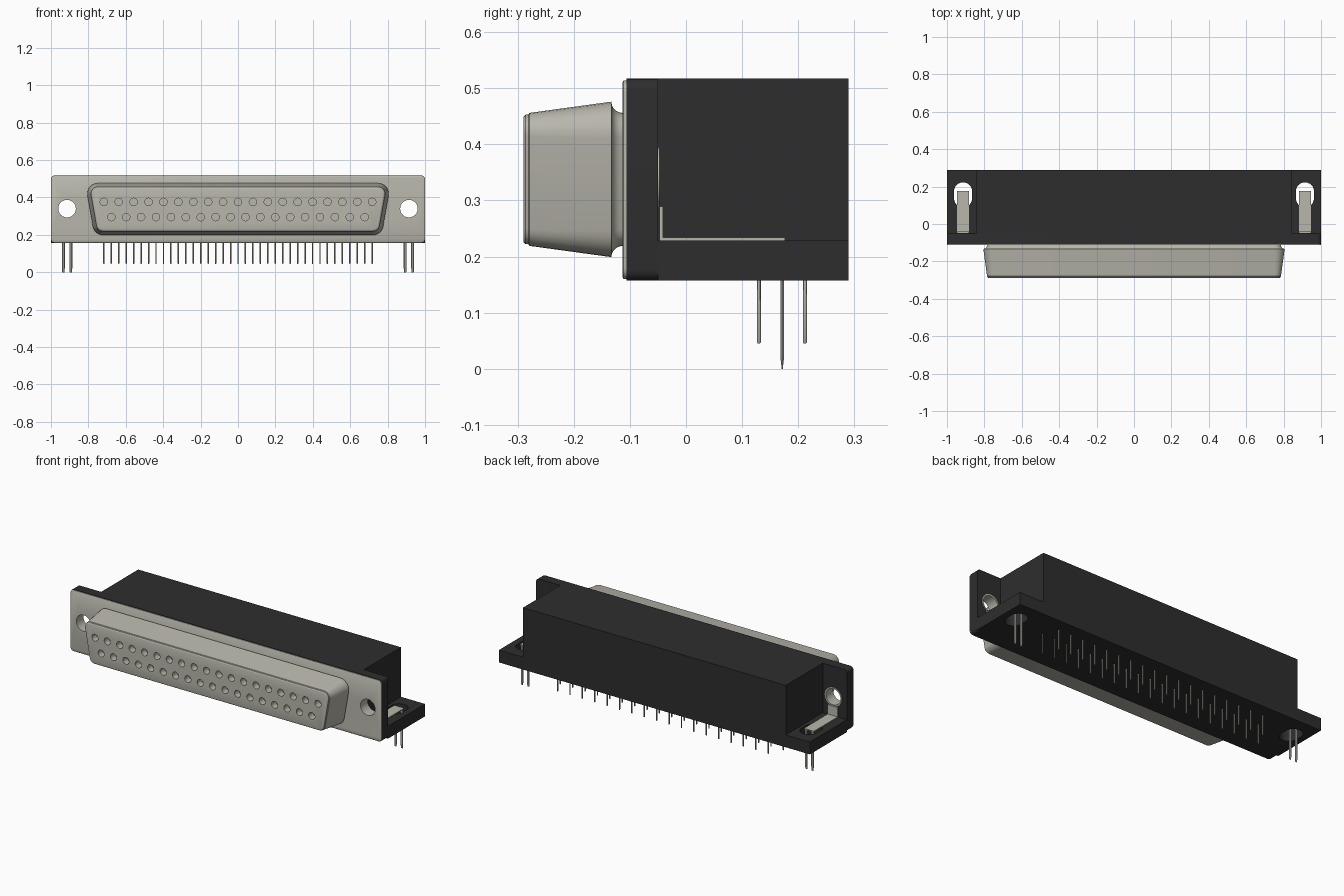
import bpy, bmesh
from math import cos, sin, radians

if "Cube" in bpy.data.objects:
    bpy.data.objects.remove(bpy.data.objects["Cube"], do_unlink=True)


def material(name, rgb):
    m = bpy.data.materials.new(name)
    m.use_nodes = True
    m.diffuse_color = (*rgb, 1)
    bsdf = m.node_tree.nodes["Principled BSDF"]
    bsdf.inputs["Base Color"].default_value = (*rgb, 1)
    bsdf.inputs["Roughness"].default_value = 0.6
    return m


METAL = material("warm_grey_metal", (0.48, 0.47, 0.41))
BLACK = material("black_plastic", (0.027, 0.027, 0.027))


def finish(name, bm, mat):
    bmesh.ops.recalc_face_normals(bm, faces=bm.faces)
    mesh = bpy.data.meshes.new(name)
    bm.to_mesh(mesh)
    bm.free()
    mesh.materials.append(mat)
    ob = bpy.data.objects.new(name, mesh)
    bpy.context.collection.objects.link(ob)
    return ob


def smooth(ob):
    bpy.ops.object.select_all(action="DESELECT")
    ob.select_set(True)
    bpy.context.view_layer.objects.active = ob
    bpy.ops.object.shade_smooth_by_angle(angle=radians(35))


def rect(u0, u1, v0, v1, r):
    """Corner arcs (centre u, centre v, start angle, end angle) of a rounded rectangle."""
    return [(u1 - r, v1 - r, 0, 90), (u0 + r, v1 - r, 90, 180),
            (u0 + r, v0 + r, 180, 270), (u1 - r, v0 + r, 270, 360)]


def add_loft(bm, arcs, rings, axis="y", seg=6):
    """Skin rings of (depth, radius) around shared corner centres, capped at both ends."""
    loops = []
    for depth, r in rings:
        loop = []
        for cu, cv, a0, a1 in arcs:
            for i in range(seg + 1):
                a = radians(a0 + (a1 - a0) * i / seg)
                u, v = cu + r * cos(a), cv + r * sin(a)
                loop.append(bm.verts.new((u, depth, v) if axis == "y" else (u, v, depth)))
        loops.append(loop)
    for a, b in zip(loops, loops[1:]):
        for i in range(len(a)):
            j = (i + 1) % len(a)
            bm.faces.new((a[i], a[j], b[j], b[i]))
    bm.faces.new(loops[0])
    bm.faces.new(loops[-1])


def loft(name, arcs, rings, mat, axis="y", seg=6):
    bm = bmesh.new()
    add_loft(bm, arcs, rings, axis, seg)
    return finish(name, bm, mat)


def box(name, x, y, z, mat):
    bm = bmesh.new()
    bmesh.ops.create_cube(bm, size=1)
    for v in bm.verts:
        v.co = [lo + (c + 0.5) * (hi - lo) for c, (lo, hi) in zip(v.co, (x, y, z))]
    return finish(name, bm, mat)


def circle(u, v):
    return [(u, v, a, a + 75) for a in range(0, 360, 90)]


def cut(ob, cutter):
    mod = ob.modifiers.new("cut", "BOOLEAN")
    mod.object = cutter
    mod.solver = "EXACT"
    bpy.context.view_layer.objects.active = ob
    bpy.ops.object.modifier_apply(modifier=mod.name)
    bpy.data.objects.remove(cutter, do_unlink=True)


SIDES = (-1, 1)
BOLT_X, BOLT_Z = 0.914, 0.34
BASE, FLOOR, TOP = 0.157, 0.229, 0.517
WALL_BACK, BACK = -0.05, 0.29

# Plastic housing: upright wall, floor and central block
wall = loft("housing_wall", rect(-1, 1, BASE, TOP, 0.02),
            [(-0.106, 0.02), (WALL_BACK, 0.02)], BLACK)
floor = box("housing_floor", (-1, 1), (WALL_BACK, BACK), (BASE, FLOOR), BLACK)
box("housing_block", (-0.845, 0.845), (WALL_BACK, BACK), (FLOOR, TOP), BLACK)

# Metal face plate
plate = loft("face_plate", rect(-1, 1, BASE + 0.003, TOP - 0.003, 0.02),
             [(-0.113, 0.017), (-0.111, 0.02), (-0.106, 0.02)], METAL)

# Bolt holes through plate and wall, and slots in the floor
for part, r in ((plate, 0.047), (wall, 0.055)):
    bm = bmesh.new()
    for s in SIDES:
        add_loft(bm, circle(s * BOLT_X, BOLT_Z), [(-0.2, r), (0.0, r)], seg=5)
    cut(part, finish("bolt_cutter", bm, METAL))
bm = bmesh.new()
for s in SIDES:
    add_loft(bm, rect(s * BOLT_X - 0.048, s * BOLT_X + 0.048, 0.09, 0.222, 0.046),
             [(0.1, 0.046), (0.3, 0.046)], "z")
cut(floor, finish("slot_cutter", bm, BLACK))

# D-shaped shell: flared root, straight sides, stepped and rounded front lip
d_shape = [(0.75, 0.42, -10, 90), (-0.75, 0.42, 90, 190),
           (-0.721, 0.255, 190, 270), (0.721, 0.255, 270, 350)]
R, FLARE = 0.036, 0.02
rings = [(-0.108, R + FLARE)]
for i in range(6):
    a = radians(18 * i)
    rings.append((-0.113 - FLARE * sin(a), R + FLARE * (1 - cos(a))))
rings += [(-0.279, R), (-0.281, R - 0.003), (-0.286, R - 0.003),
          (-0.289, R - 0.006), (-0.29, R - 0.009)]
shell = loft("connector_shell", d_shape, rings, METAL)

# Two staggered rows of contact sockets
PITCH = 0.0797
rows = [(19, 0.376, 0.13), (18, 0.295, 0.212)]
bm = bmesh.new()
for count, z, _ in rows:
    for i in range(count):
        x = (i - (count - 1) / 2) * PITCH
        add_loft(bm, circle(x, z), [(-0.32, 0.02), (-0.25, 0.02)], seg=5)
cut(shell, finish("socket_cutter", bm, METAL))

# Two staggered rows of solder pins
bm = bmesh.new()
for count, _, y in rows:
    for i in range(count):
        x = (i - (count - 1) / 2) * PITCH
        add_loft(bm, circle(x, y), [(0.045, 0.002), (0.048, 0.0038), (0.17, 0.0038)], "z", 2)
pins = finish("solder_pins", bm, METAL)

# Threaded sleeves, board-lock straps and prongs on both ends
sleeves = []
for s, side in zip(SIDES, ("right", "left")):
    x = s * BOLT_X
    sleeve = loft(side + "_bolt_sleeve", circle(x, BOLT_Z),
                  [(-0.108, 0.055), (-0.047, 0.055)], METAL, seg=5)
    cut(sleeve, loft("bore_cutter", circle(x, BOLT_Z),
                     [(-0.2, 0.047), (0.0, 0.047)], METAL, seg=5))
    sleeves.append(sleeve)
    width = (x - 0.032, x + 0.032)
    box(side + "_strap_upright", width, (-0.047, -0.041), (FLOOR, 0.289), METAL)
    box(side + "_strap", width, (-0.047, 0.176), (FLOOR, FLOOR + 0.005), METAL)
    bm = bmesh.new()
    for dx in (-0.02, 0.02):
        add_loft(bm, rect(x + dx - 0.008, x + dx + 0.008, 0.168, 0.175, 0.003),
                 [(0.0, 0.0005), (0.022, 0.003), (FLOOR + 0.004, 0.003)], "z", 1)
    finish(side + "_lock_prongs", bm, METAL)

for ob in [wall, plate, floor, shell, pins] + sleeves:
    smooth(ob)
